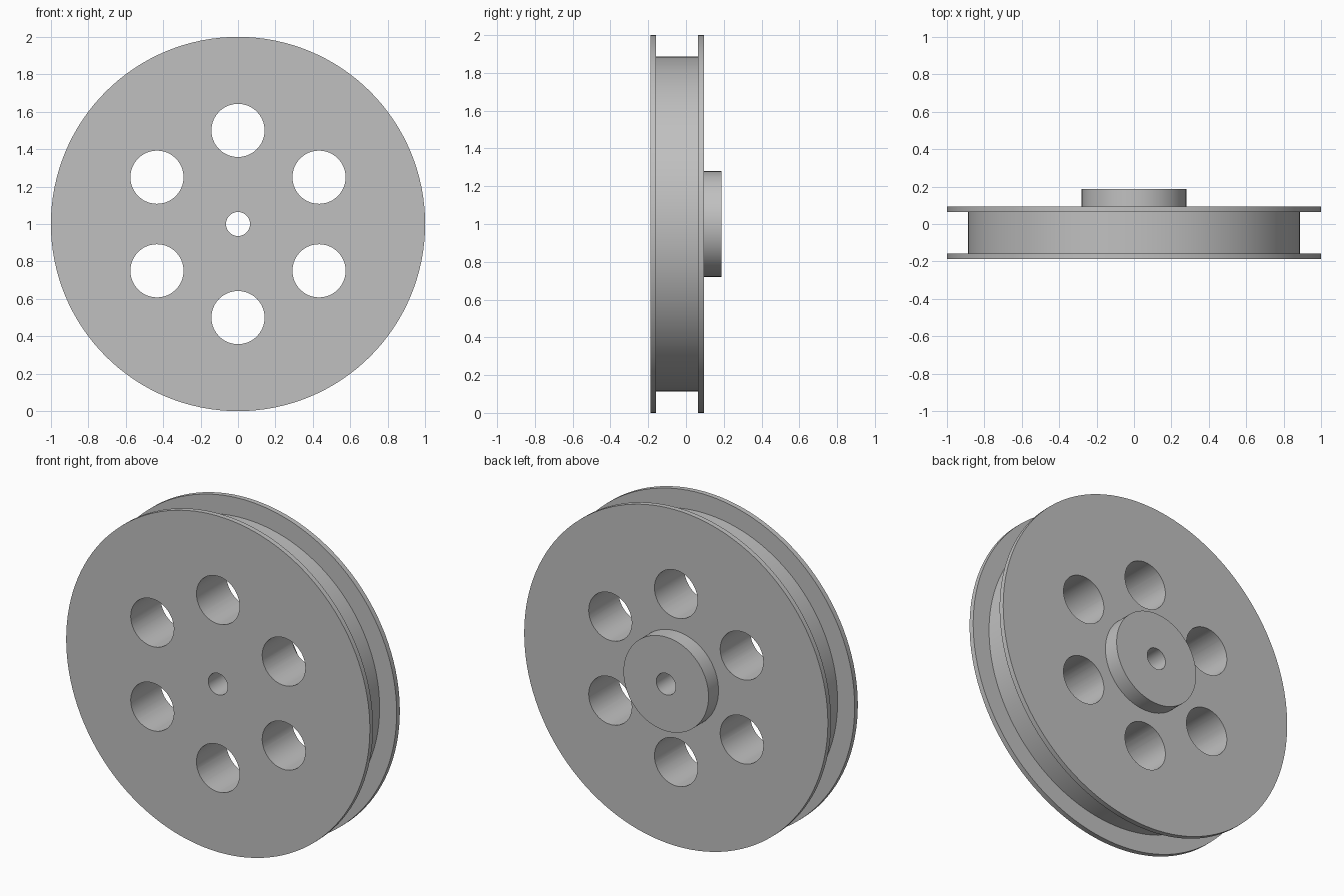
import bpy, bmesh, math
from mathutils import Matrix, Vector

cube = bpy.data.objects.get("Cube")
if cube:
    bpy.data.objects.remove(cube, do_unlink=True)

CENTRE = Vector((0, 0, 1))
SEGMENTS = 128

grey = bpy.data.materials.new("plain grey")
grey.use_nodes = True
grey.diffuse_color = (0.53, 0.53, 0.53, 1)
grey.node_tree.nodes["Principled BSDF"].inputs["Base Color"].default_value = grey.diffuse_color


def add_object(name, bm):
    bmesh.ops.recalc_face_normals(bm, faces=bm.faces)
    mesh = bpy.data.meshes.new(name)
    bm.to_mesh(mesh)
    bm.free()
    mesh.materials.append(grey)
    obj = bpy.data.objects.new(name, mesh)
    bpy.context.collection.objects.link(obj)
    return obj


# Pulley: closed (radius, y) profile of bore, flanges, groove and hub, turned about y
profile = [(0.064, -0.188), (1, -0.188), (1, -0.158), (0.888, -0.158), (0.888, 0.064),
           (1, 0.064), (1, 0.094), (0.28, 0.094), (0.28, 0.188), (0.064, 0.188)]
bm = bmesh.new()
rings = []
for i in range(SEGMENTS):
    turn = Matrix.Rotation(math.tau * i / SEGMENTS, 3, 'Y')
    rings.append([bm.verts.new(CENTRE + turn @ Vector((r, y, 0))) for r, y in profile])
for i, ring in enumerate(rings):
    following = rings[(i + 1) % SEGMENTS]
    for j in range(len(profile)):
        k = (j + 1) % len(profile)
        bm.faces.new((ring[j], ring[k], following[k], following[j]))
pulley = add_object("pulley_wheel", bm)

# Six round lightening holes through the web
bm = bmesh.new()
for i in range(6):
    place = (Matrix.Translation(CENTRE) @ Matrix.Rotation(math.tau * i / 6, 4, 'Y')
             @ Matrix.Translation((0, 0, 0.5)) @ Matrix.Rotation(math.pi / 2, 4, 'X'))
    bmesh.ops.create_cone(bm, cap_ends=True, segments=64, radius1=0.142,
                          radius2=0.142, depth=1, matrix=place)
cutter = add_object("hole_cutter", bm)
cutter.hide_render = True

cut = pulley.modifiers.new("lightening holes", 'BOOLEAN')
cut.operation = 'DIFFERENCE'
cut.solver = 'EXACT'
cut.object = cutter

# Apply the cut, then smooth the round walls and keep the rims sharp
bpy.ops.object.select_all(action='DESELECT')
pulley.select_set(True)
bpy.context.view_layer.objects.active = pulley
bpy.ops.object.modifier_apply(modifier=cut.name)
bpy.data.objects.remove(cutter, do_unlink=True)
bpy.ops.object.shade_smooth_by_angle(angle=math.radians(30))
